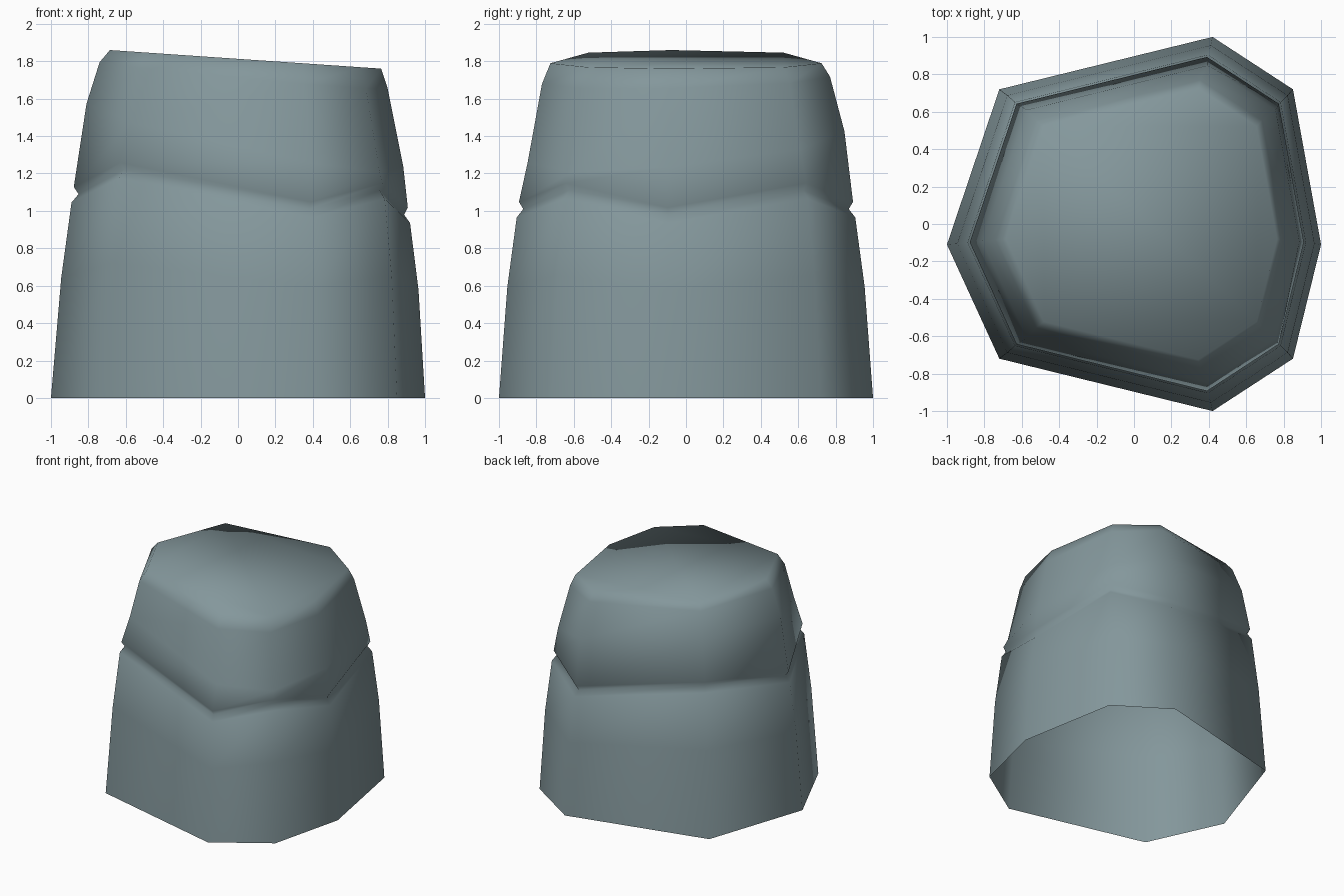
import bpy, bmesh

if "Cube" in bpy.data.objects:
    bpy.data.objects.remove(bpy.data.objects["Cube"])

# Colour
mat = bpy.data.materials.new("grey teal stone")
mat.diffuse_color = (0.23, 0.31, 0.33, 1.0)
mat.use_nodes = True
mat.node_tree.nodes["Principled BSDF"].inputs["Base Color"].default_value = mat.diffuse_color

# Eight-sided outline, with the height of the zigzag groove at each corner
outline = [(-1, -0.11), (-0.72, -0.72), (0.42, -1), (0.85, -0.72),
           (1, -0.11), (0.85, 0.72), (0.42, 1), (-0.72, 0.72)]
groove = [1.09, 1.22, 1.01, 1.11, 0.98, 1.11, 1.01, 1.22]

# Rings from the ground up: outline scale, x shift, height rule
rings = [
    (1.000, 0.000, lambda x, y, g: 0.0),
    (0.955, 0.010, lambda x, y, g: 0.59 * g),
    (0.905, 0.015, lambda x, y, g: g - 0.045),           # lower lip
    (0.870, 0.018, lambda x, y, g: g),                   # groove
    (0.893, 0.015, lambda x, y, g: g + 0.038),           # upper lip
    (0.847, 0.037, lambda x, y, g: 1.42 - 0.2 * x + 0.1 * y),
    (0.770, 0.030, lambda x, y, g: 1.73 - 0.09 * x + 0.025 * y),
    (0.725, 0.040, lambda x, y, g: 1.813 - 0.0685 * x),  # slanted top
]

# Pillar: walls skinned between rings, open below, closed on top
bm = bmesh.new()
loops = []
for scale, shift, height in rings:
    loop = []
    for (px, py), g in zip(outline, groove):
        x, y = px * scale + shift, py * scale
        loop.append(bm.verts.new((x, y, height(x, y, g))))
    loops.append(loop)
n = len(outline)
for low, high in zip(loops, loops[1:]):
    for i in range(n):
        j = (i + 1) % n
        bm.faces.new((low[i], low[j], high[j], high[i]))
bm.faces.new(loops[-1])
for f in bm.faces:
    f.smooth = True
bmesh.ops.recalc_face_normals(bm, faces=bm.faces)

mesh = bpy.data.meshes.new("stone_pillar")
bm.to_mesh(mesh)
bm.free()
mesh.materials.append(mat)
pillar = bpy.data.objects.new("stone_pillar", mesh)
bpy.context.collection.objects.link(pillar)
